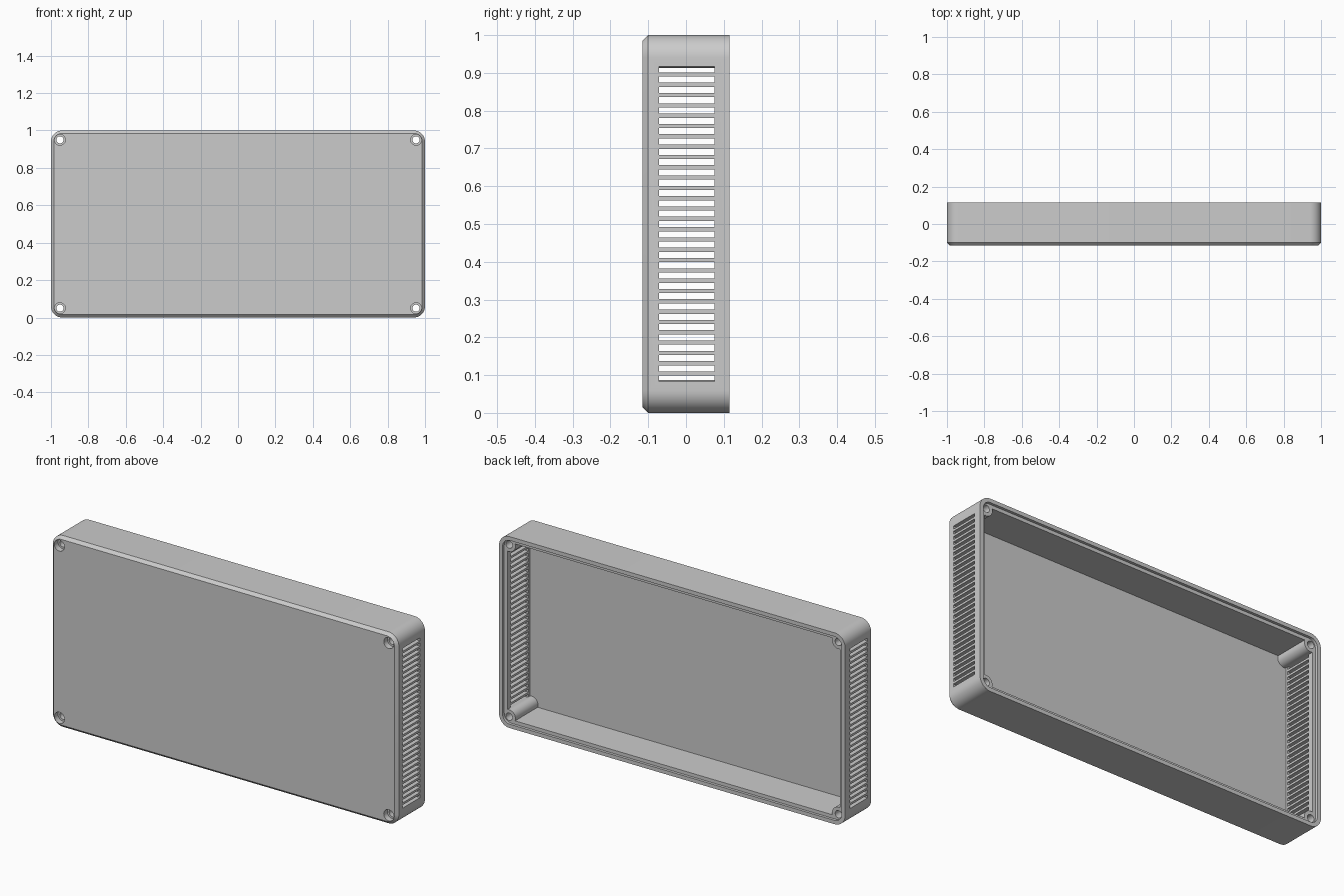
import bpy, bmesh, math
from mathutils import Matrix, Vector

if "Cube" in bpy.data.objects:
    bpy.data.objects.remove(bpy.data.objects["Cube"], do_unlink=True)

FRONT, BACK, MID = -0.115, 0.115, 0.5
FLOOR = -0.085
WALL, LIP = 0.038, 0.02
POST_X, POST_Z = 0.952, 0.45

grey = bpy.data.materials.new("plain grey")
grey.use_nodes = True
grey.diffuse_color = (0.6, 0.6, 0.6, 1)
grey.node_tree.nodes["Principled BSDF"].inputs["Base Color"].default_value = (0.6, 0.6, 0.6, 1)


def finish(name, bm):
    bmesh.ops.recalc_face_normals(bm, faces=bm.faces)
    mesh = bpy.data.meshes.new(name)
    bm.to_mesh(mesh)
    bm.free()
    mesh.materials.append(grey)
    obj = bpy.data.objects.new(name, mesh)
    bpy.context.collection.objects.link(obj)
    return obj


def rounded_slab(name, inset, radius, levels, steps=10):
    """Rounded rectangle lofted along y; levels are (y, extra inset)."""
    bm = bmesh.new()
    rings = []
    for y, extra in levels:
        ring = []
        r = radius - extra
        for corner, (sx, sz) in enumerate([(1, 1), (-1, 1), (-1, -1), (1, -1)]):
            cx, cz = sx * (1 - inset - radius), sz * (0.5 - inset - radius)
            for i in range(steps + 1):
                a = (corner + i / steps) * math.pi / 2
                ring.append(bm.verts.new((cx + r * math.cos(a), y, MID + cz + r * math.sin(a))))
        rings.append(ring)
    for a, b in zip(rings, rings[1:]):
        for i in range(len(a)):
            j = (i + 1) % len(a)
            bm.faces.new((a[i], a[j], b[j], b[i]))
    bm.faces.new(rings[0])
    bm.faces.new(rings[-1])
    return finish(name, bm)


def corner_cylinders(name, radius, y0, y1):
    bm = bmesh.new()
    for sx in (-1, 1):
        for sz in (-1, 1):
            place = Matrix.Translation((sx * POST_X, (y0 + y1) / 2, MID + sz * POST_Z))
            bmesh.ops.create_cone(bm, cap_ends=True, segments=32, radius1=radius, radius2=radius,
                                  depth=y1 - y0, matrix=place @ Matrix.Rotation(math.pi / 2, 4, "X"))
    return finish(name, bm)


def vent_slots(name, count=31, pitch=0.0273):
    bm = bmesh.new()
    for side in (-1, 1):
        for i in range(count):
            z = MID + (i - (count - 1) / 2) * pitch
            bmesh.ops.create_cube(bm, size=1, matrix=Matrix.Translation((side, 0.0015, z))
                                  @ Matrix.Diagonal((0.2, 0.147, 0.016, 1)))
    return finish(name, bm)


def combine(target, tool, operation):
    mod = target.modifiers.new(tool.name, "BOOLEAN")
    mod.operation, mod.solver, mod.object = operation, "EXACT", tool
    bpy.context.view_layer.objects.active = target
    bpy.ops.object.modifier_apply(modifier=mod.name)
    bpy.data.objects.remove(tool, do_unlink=True)


# Outer shell with a chamfered front edge
case = rounded_slab("enclosure_case", 0, 0.06, [(FRONT, 0.015), (FRONT + 0.015, 0), (BACK, 0)])
# Hollow interior, then vents in both ends
combine(case, rounded_slab("cavity", WALL, 0.02, [(FLOOR, 0), (BACK + 0.1, 0)]), "DIFFERENCE")
combine(case, vent_slots("vents"), "DIFFERENCE")
# Screw posts, lid rebate, screw holes and head recesses
combine(case, corner_cylinders("posts", 0.037, FLOOR - 0.01, BACK - 0.005), "UNION")
combine(case, rounded_slab("rebate", LIP, 0.042, [(BACK - 0.014, 0), (BACK + 0.1, 0)]), "DIFFERENCE")
combine(case, corner_cylinders("holes", 0.019, FRONT - 0.1, BACK + 0.1), "DIFFERENCE")
combine(case, corner_cylinders("recesses", 0.029, FRONT - 0.1, FRONT + 0.03), "DIFFERENCE")

case.select_set(True)
bpy.context.view_layer.objects.active = case
bpy.ops.object.shade_smooth_by_angle(angle=math.radians(30))
